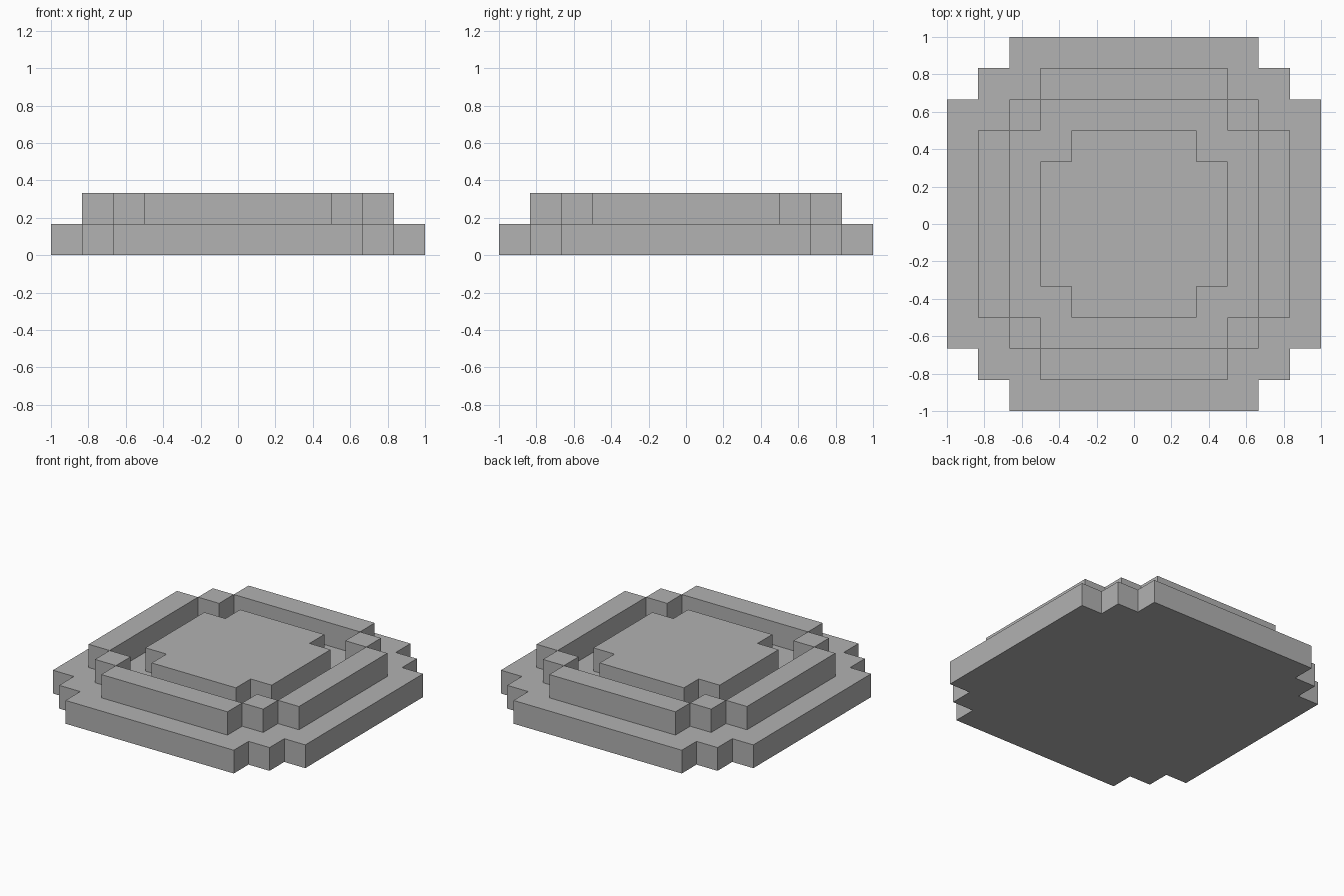
import bpy
import bmesh

U = 1 / 6  # one block step

cube = bpy.data.objects.get("Cube")
if cube:
    bpy.data.objects.remove(cube, do_unlink=True)

grey = bpy.data.materials.new("stone grey")
grey.use_nodes = True
grey.diffuse_color = (0.445, 0.445, 0.445, 1)
grey.node_tree.nodes["Principled BSDF"].inputs["Base Color"].default_value = grey.diffuse_color


def prism(name, outline, level):
    """Extrude a counter-clockwise outline (in block steps) up by one block."""
    bm = bmesh.new()
    face = bm.faces.new([bm.verts.new((x * U, y * U, level * U)) for x, y in outline])
    top = bmesh.ops.extrude_face_region(bm, geom=[face])
    verts = [g for g in top["geom"] if isinstance(g, bmesh.types.BMVert)]
    bmesh.ops.translate(bm, verts=verts, vec=(0, 0, U))
    bmesh.ops.recalc_face_normals(bm, faces=bm.faces)
    mesh = bpy.data.meshes.new(name)
    bm.to_mesh(mesh)
    bm.free()
    mesh.materials.append(grey)
    obj = bpy.data.objects.new(name, mesh)
    bpy.context.collection.objects.link(obj)
    return obj


def turned(corner):
    """Repeat the outline of one corner around all four quarters."""
    outline, pts = [], list(corner)
    for _ in range(4):
        outline += pts
        pts = [(-y, x) for x, y in pts]
    return outline


def box(x0, x1, y0, y1):
    return [(x0, y0), (x1, y0), (x1, y1), (x0, y1)]


# Wide base slab with stepped corners
prism("base_slab", turned([(6, 4), (5, 4), (5, 5), (4, 5), (4, 6)]), 0)

# Raised centre with notched corners
prism("centre_plateau", turned([(3, 2), (2, 2), (2, 3)]), 1)

# Raised rim: four long bars joined at the edges by four corner blocks
bars = {
    "front_rim_bar": box(-3, 3, -5, -4),
    "back_rim_bar": box(-3, 3, 4, 5),
    "left_rim_bar": box(4, 5, -3, 3),
    "right_rim_bar": box(-5, -4, -3, 3),
}
for name, outline in bars.items():
    prism(name, outline, 1)

for side, x in (("left", 3), ("right", -4)):
    for end, y in (("front", -4), ("back", 3)):
        prism(f"{end}_{side}_rim_corner", box(x, x + 1, y, y + 1), 1)
